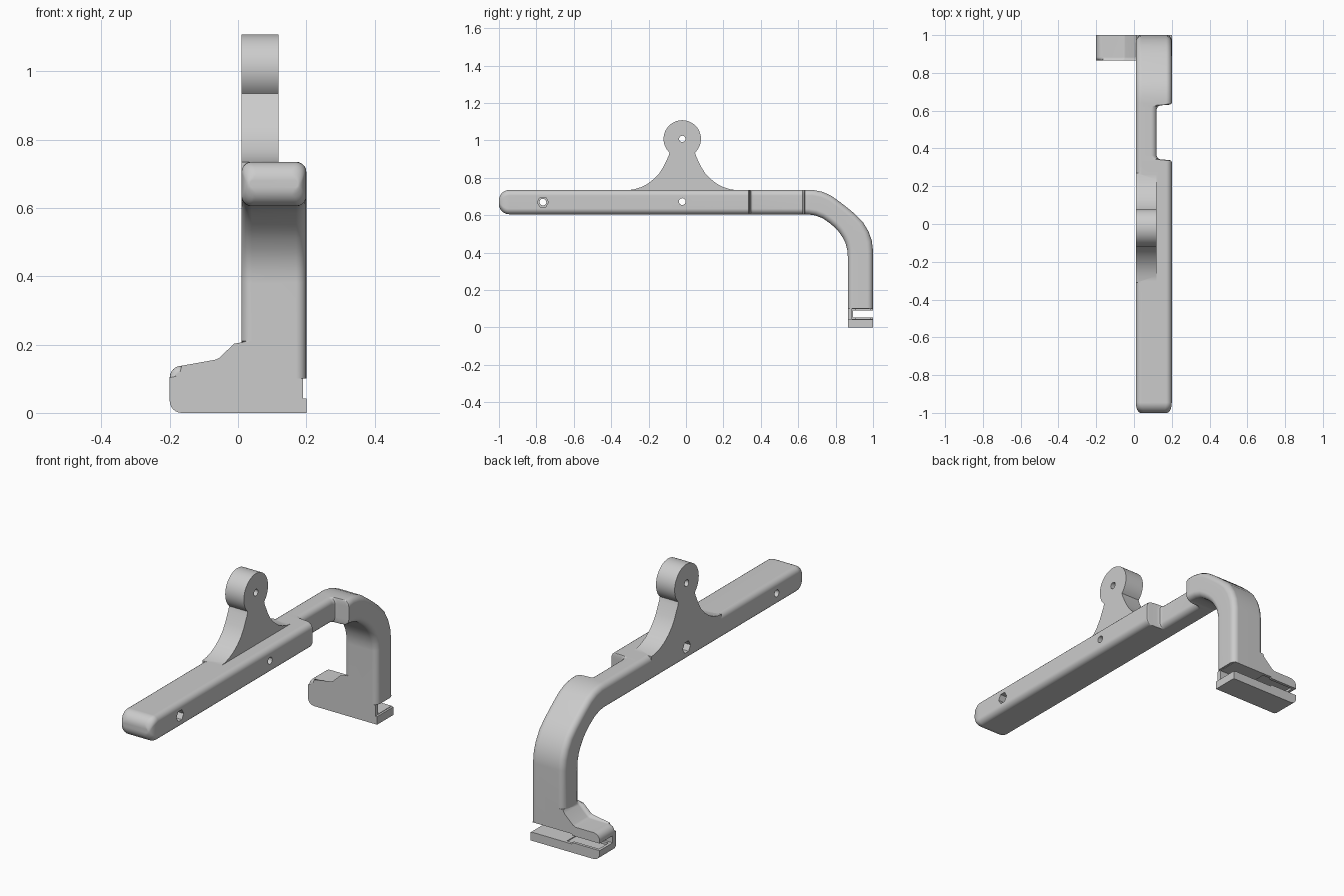
import bpy, bmesh
from math import sin, cos, pi, radians
from mathutils import Vector

cube = bpy.data.objects.get("Cube")
if cube:
    bpy.data.objects.remove(cube)

grey = bpy.data.materials.new("plain grey")
grey.use_nodes = True
grey.diffuse_color = (0.6, 0.6, 0.6, 1)
grey.node_tree.nodes["Principled BSDF"].inputs["Base Color"].default_value = (0.6, 0.6, 0.6, 1)


def finish(name, bm):
    bmesh.ops.recalc_face_normals(bm, faces=bm.faces)
    mesh = bpy.data.meshes.new(name)
    bm.to_mesh(mesh)
    bm.free()
    mesh.materials.append(grey)
    obj = bpy.data.objects.new(name, mesh)
    bpy.context.collection.objects.link(obj)
    return obj


def arc(cx, cy, r, a0, a1, n):
    """Points on an arc, angles in degrees."""
    angles = [radians(a0 + (a1 - a0) * i / n) for i in range(n + 1)]
    return [(cx + r * cos(a), cy + r * sin(a)) for a in angles]


def prism(name, pts, axis, lo, hi, round_edge=None, r=0.02):
    """Extrude a 2D outline along x or y, optionally rounding chosen edges of the low end."""
    bm = bmesh.new()
    place = (lambda p, d: (d, p[0], p[1])) if axis == "x" else (lambda p, d: (p[0], d, p[1]))
    a = [bm.verts.new(place(p, lo)) for p in pts]
    b = [bm.verts.new(place(p, hi)) for p in pts]
    bm.faces.new(a)
    bm.faces.new(b)
    n = len(pts)
    for i in range(n):
        bm.faces.new((a[i], a[(i + 1) % n], b[(i + 1) % n], b[i]))
    if round_edge:
        low = set(a)
        edges = [e for e in bm.edges if all(v in low and round_edge(v.co) for v in e.verts)]
        bmesh.ops.bevel(bm, geom=edges, offset=r, segments=4, profile=0.5, affect="EDGES")
    return finish(name, bm)


def box(name, x0, x1, y0, y1, z0, z1):
    return prism(name, [(y0, z0), (y1, z0), (y1, z1), (y0, z1)], "x", x0, x1)


def section(low, high, x0, x1):
    """Rounded rectangle between the lower and upper edge of the arm."""
    low, high = Vector(low), Vector(high)
    up = high - low
    h = up.length
    up.normalize()
    r = min(0.03, h * 0.45)
    ring = []
    for cx, ch, a in ((x1 - r, h - r, 0), (x0 + r, h - r, 90), (x0 + r, r, 180), (x1 - r, r, 270)):
        for x, t in arc(cx, ch, r, a, a + 90, 5):
            p = low + up * t
            ring.append((x, p.x, p.y))
    return ring


# Arm: rounded nose, straight bar with a side recess, elbow and column
LEFT, RIGHT, BOTTOM, TOP = 0.01, 0.2, 0.605, 0.735
rings = []
for i in range(9):
    a = pi / 2 * i / 8
    dz, dx = 0.055 * (1 - sin(a)), 0.025 * (1 - sin(a))
    y = -1 + 0.055 * (1 - cos(a))
    rings.append(section((y, BOTTOM + dz), (y, TOP - dz), LEFT + dx, RIGHT - dx))
step = [(0, 0.2), (0.007, 0.197), (0.011, 0.185), (0.014, 0.14), (0.02, 0.126), (0.034, 0.12)]
recess = [(0.328 + d, x) for d, x in step] + [(0.642 - d, x) for d, x in reversed(step)]
for y, x1 in recess:
    rings.append(section((y, BOTTOM), (y, TOP), LEFT, x1))
outer = [(0.68, 0.735), (0.73, 0.725), (0.775, 0.705), (0.82, 0.673), (0.865, 0.638),
         (0.905, 0.605), (0.945, 0.565), (0.975, 0.515), (0.993, 0.465), (1, 0.41), (1, 0.07)]
inner = [(0.65, 0.605), (0.69, 0.599), (0.73, 0.584), (0.765, 0.56), (0.795, 0.535),
         (0.818, 0.51), (0.838, 0.48), (0.853, 0.45), (0.862, 0.415), (0.865, 0.38), (0.865, 0.07)]
for low, high in zip(inner, outer):
    rings.append(section(low, high, LEFT, RIGHT))

bm = bmesh.new()
loops = [[bm.verts.new(p) for p in ring] for ring in rings]
for a, b in zip(loops, loops[1:]):
    n = len(a)
    for i in range(n):
        bm.faces.new((a[i], a[(i + 1) % n], b[(i + 1) % n], b[i]))
bm.faces.new(loops[0])
bm.faces.new(loops[-1])
arm = finish("bracket_arm", bm)

# Foot with a sloped gusset against the column
foot_pts = (arc(-0.165, 0.035, 0.035, 270, 180, 6) + arc(-0.165, 0.103, 0.035, 180, 90, 6)
            + [(-0.06, 0.138), (-0.045, 0.146), (0.004, 0.192), (0.012, 0.21), (0.1, 0.21),
               (0.1, 0.1), (0.2, 0.1), (0.2, 0)])
foot = prism("foot", foot_pts, "y", 0.865, 1,
             lambda c: c.x < 0.02 and c.z > 0.03, 0.018)

# Flared lug with a round eye
MID = -0.02
flare = [(0.066, 0.94), (0.074, 0.915), (0.1, 0.86), (0.122, 0.825), (0.15, 0.795),
         (0.185, 0.768), (0.22, 0.75), (0.255, 0.739), (0.29, 0.734), (0.29, 0.7)]
lug_pts = [(MID + w, z) for w, z in flare] + [(MID - w, z) for w, z in reversed(flare)]
lug = prism("lug", lug_pts, "x", LEFT, 0.118)
eye = prism("lug_eye", arc(MID, 1.008, 0.1, 0, 352.5, 47), "x", LEFT, 0.118)

# Cutters: pin holes, hexagonal nut pockets and the foot slot
cutters = []
for y, z, r in ((MID, 1.008, 0.017), (MID, 0.673, 0.018), (-0.765, 0.67, 0.018)):
    cutters.append(prism("hole_cutter", arc(y, z, r, 0, 345, 23), "x", -0.1, 0.3))
cutters.append(prism("nut_cutter", arc(MID, 0.673, 0.032, 0, 300, 5), "x", -0.1, 0.06))
cutters.append(prism("nut_cutter", arc(-0.765, 0.67, 0.03, 0, 300, 5), "x", 0.16, 0.3))
cutters.append(box("slot_cutter", -0.04, 0.3, 0.887, 1.1, 0.045, 0.098))
cutters.append(box("slot_mouth_cutter", -0.3, 0, 0.892, 1.1, 0.053, 0.09))
cutters.append(box("slot_pocket_cutter", -0.185, 0, 0.905, 0.985, 0.04, 0.102))
cutters.append(box("edge_notch_cutter", 0.19, 0.3, 0.8, 1.1, 0.042, 0.1))


def combine(tool, operation):
    mod = arm.modifiers.new(operation.title(), "BOOLEAN")
    mod.operation, mod.object, mod.solver = operation, tool, "EXACT"
    bpy.ops.object.modifier_apply(modifier=mod.name)
    bpy.data.objects.remove(tool)


bpy.ops.object.select_all(action="DESELECT")
bpy.context.view_layer.objects.active = arm
arm.select_set(True)
for part in (foot, lug, eye):
    combine(part, "UNION")
for cutter in cutters:
    combine(cutter, "DIFFERENCE")

# Smooth rounded edges, crisp cuts
bpy.ops.object.shade_smooth_by_angle(angle=radians(35))
normals = arm.modifiers.new("Flat sides", "WEIGHTED_NORMAL")
normals.keep_sharp = True
